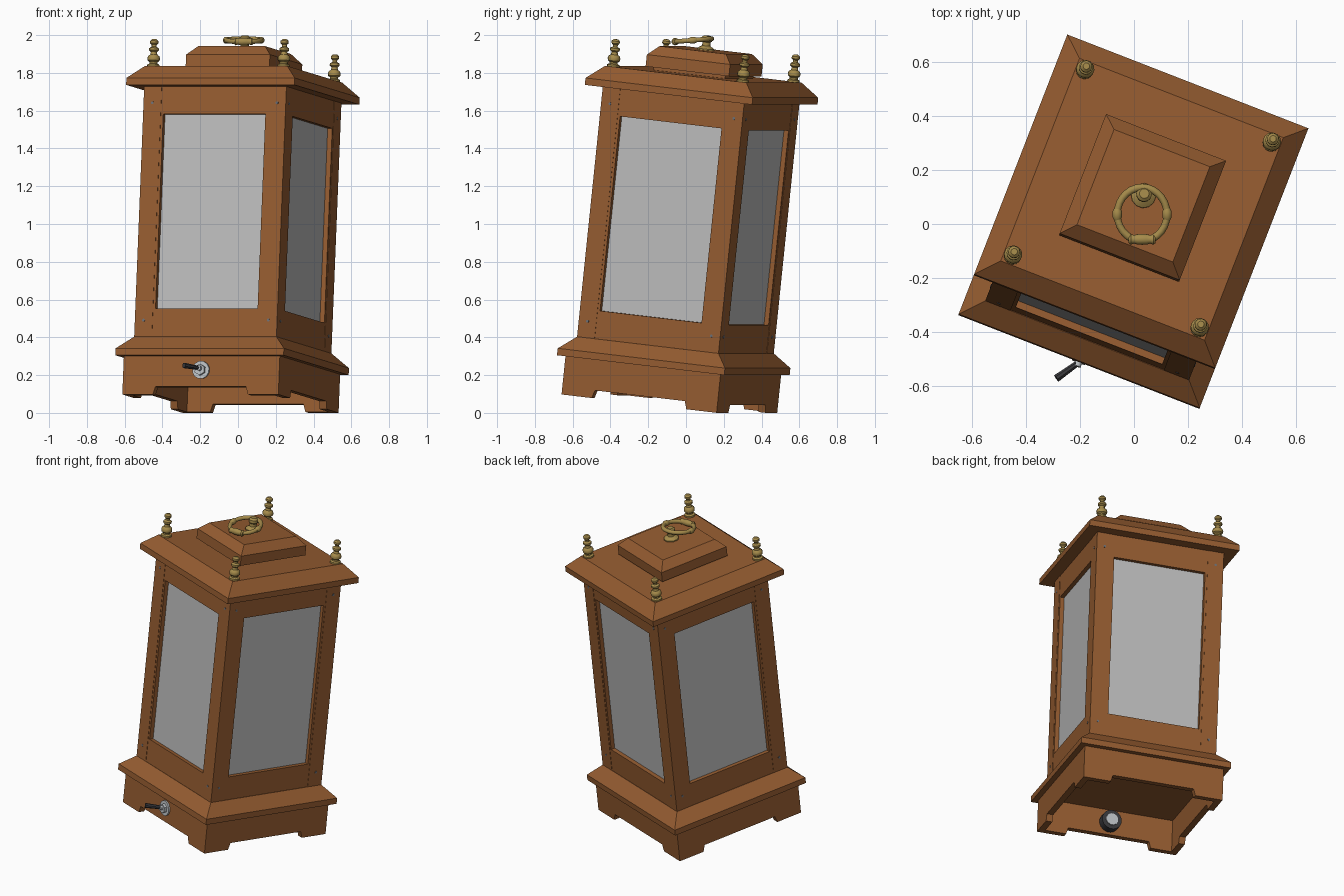
import bpy, bmesh, math
from mathutils import Matrix, Vector

if "Cube" in bpy.data.objects:
    bpy.data.objects.remove(bpy.data.objects["Cube"])

# The whole lantern leans backward and is turned; parts are built upright, then placed with TILT
TILT = (Matrix.Translation((-0.040, -0.088, 0.049))
        @ Matrix.Rotation(math.radians(-21.25), 4, 'Z')
        @ Matrix.Rotation(math.radians(-6.3), 4, 'X'))


def material(name, rgb):
    m = bpy.data.materials.new(name)
    m.diffuse_color = (*rgb, 1)
    m.use_nodes = True
    m.node_tree.nodes["Principled BSDF"].inputs["Base Color"].default_value = m.diffuse_color
    return m


WOOD = material("warm wood", (0.30, 0.107, 0.030))
GLASS = material("frosted grey glass", (0.50, 0.50, 0.50))
BRASS = material("aged brass", (0.38, 0.26, 0.07))
SILVER = material("silver metal", (0.50, 0.53, 0.55))
NAIL = material("nail grey", (0.15, 0.16, 0.18))
BLACK = material("dark switch", (0.04, 0.04, 0.045))


def finish(name, bm, mat, local=Matrix(), smooth=False):
    bmesh.ops.recalc_face_normals(bm, faces=bm.faces)
    me = bpy.data.meshes.new(name)
    bm.to_mesh(me)
    bm.free()
    me.materials.append(mat)
    ob = bpy.data.objects.new(name, me)
    bpy.context.collection.objects.link(ob)
    ob.matrix_world = TILT @ local
    if smooth:
        bpy.ops.object.select_all(action='DESELECT')
        ob.select_set(True)
        bpy.context.view_layer.objects.active = ob
        bpy.ops.object.shade_smooth_by_angle(angle=math.radians(40))
    return ob


def stack(name, profile, mat, n=4, local=Matrix(), smooth=False):
    """Stack rings given as (half width or radius, height); n = 4 gives square sections."""
    bm = bmesh.new()
    k, start = (math.sqrt(2), math.pi / 4) if n == 4 else (1, math.pi / n)
    rings = [[bm.verts.new((r * k * math.cos(start + math.tau * i / n),
                            r * k * math.sin(start + math.tau * i / n), z)) for i in range(n)]
             for r, z in profile]
    for a, b in zip(rings, rings[1:]):
        for i in range(n):
            bm.faces.new((a[i], a[(i + 1) % n], b[(i + 1) % n], b[i]))
    bm.faces.new(rings[0])
    bm.faces.new(rings[-1])
    return finish(name, bm, mat, local, smooth)


def box(name, lo, hi, mat, local=Matrix()):
    lo, hi = Vector(lo), Vector(hi)
    bm = bmesh.new()
    bmesh.ops.create_cube(bm, size=1)
    for v in bm.verts:
        v.co = Vector([(lo[i] + hi[i]) / 2 + v.co[i] * (hi[i] - lo[i]) for i in range(3)])
    return finish(name, bm, mat, local)


def rod(name, a, b, r, mat, n=10, r2=None, smooth=True):
    """Straight round bar between two points."""
    a, b = Vector(a), Vector(b)
    rot = (b - a).to_track_quat('Z', 'Y').to_matrix().to_4x4()
    return stack(name, [(r, 0), (r if r2 is None else r2, (b - a).length)], mat, n,
                 Matrix.Translation(a) @ rot, smooth)


# Plinth trim, roof and cap: bevelled square slabs
stack("base_trim", [(0.478, 0.205), (0.478, 0.242), (0.404, 0.312)], WOOD)
stack("roof", [(0.478, 1.645), (0.478, 1.682), (0.404, 1.754)], WOOD)
stack("cap_neck", [(0.205, 1.752), (0.205, 1.772)], WOOD)
stack("cap", [(0.238, 1.770), (0.238, 1.833), (0.190, 1.883)], WOOD)

# Four identical sides
H, TH, P = 0.443, 0.04, 0.404
for s, side in enumerate(("front", "right", "back", "left")):
    turn = Matrix.Rotation(s * math.pi / 2, 4, 'Z')

    # Plinth wall with a cut-out between the feet
    bm = bmesh.new()
    outline = [(-H, 0), (-0.27, 0), (-0.257, 0.042), (0.257, 0.042), (0.27, 0),
               (H - TH, 0), (H - TH, 0.207), (-H, 0.207)]
    face = bm.faces.new([bm.verts.new((x, -H, z)) for x, z in outline])
    ext = bmesh.ops.extrude_face_region(bm, geom=[face])
    bmesh.ops.translate(bm, vec=(0, TH, 0),
                        verts=[v for v in ext["geom"] if isinstance(v, bmesh.types.BMVert)])
    finish(side + "_plinth", bm, WOOD, turn)

    # Corner post, rails, stiles and pane
    box(side + "_post", (-P, -P, 0.30), (-P + 0.10, -P + 0.10, 1.65), WOOD, turn)
    y0, y1 = -P + 0.002, -P + 0.045
    box(side + "_bottom_rail", (-0.305, y0, 0.30), (0.305, y1, 0.462), WOOD, turn)
    box(side + "_top_rail", (-0.305, y0, 1.498), (0.305, y1, 1.65), WOOD, turn)
    for sx in (-1, 1):
        xs = sorted((sx * 0.29, sx * 0.306))
        box(side + "_stile", (xs[0], y0, 0.462), (xs[1], y1, 1.498), WOOD, turn)
    box(side + "_pane", (-0.30, -P + 0.028, 0.45), (0.30, -P + 0.036, 1.51), GLASS, turn)

    # Nail heads on the posts
    for x in (-0.354, 0.354):
        for z in (0.40, 1.558):
            stack(side + "_nail", [(0.008, 0), (0.008, 0.003)], NAIL, 8,
                  turn @ Matrix.Translation((x, -P + 0.001, z)) @ Matrix.Rotation(math.pi / 2, 4, 'X'))

    # Turned finial on the roof corner
    finial = [(.033, 0), (.033, .012), (.022, .018), (.022, .026), (.032, .034), (.034, .046),
              (.030, .058), (.019, .066), (.016, .080), (.026, .088), (.026, .100), (.013, .108),
              (.013, .118), (.022, .126), (.022, .138), (.012, .148)]
    stack(side + "_finial", finial, BRASS, 12,
          turn @ Matrix.Translation((-0.37, -0.37, 1.752)), True)

# Rotary switch on the front: nut, lever outside, dark body inside the plinth
rod("switch_plate", (0, -H + 0.002, 0.13), (0, -H - 0.010, 0.13), 0.048, SILVER, 12)
rod("switch_nut", (0, -H, 0.13), (0, -H - 0.028, 0.13), 0.030, SILVER, 6, smooth=False)
rod("switch_stem", (0, -H, 0.135), (0, -H - 0.045, 0.137), 0.014, SILVER, 10)
rod("switch_lever", (0, -H - 0.03, 0.137), (-0.055, -H - 0.115, 0.142), 0.011, BLACK, 8, 0.015)
rod("switch_body", (0, -H + TH - 0.002, 0.12), (0, -H + TH + 0.055, 0.12), 0.062, BLACK, 16)
rod("switch_body_cap", (0, -H + TH + 0.05, 0.12), (0, -H + TH + 0.062, 0.12), 0.038, SILVER, 12)

# Handle: hinge post at the cap centre
stack("handle_hinge", [(.046, 1.881), (.046, 1.890), (.036, 1.898), (.022, 1.906), (.022, 1.925),
                       (.029, 1.932), (.029, 1.950), (.018, 1.960)], BRASS, 12, smooth=True)

# Handle ring lies almost level toward the front, with a thick grip and side beads
RING = Matrix.Translation((0.03, 0.036, 1.973)) @ Matrix.Rotation(0.08, 4, 'X')
bpy.ops.mesh.primitive_torus_add(major_segments=28, minor_segments=10,
                                 major_radius=0.092, minor_radius=0.013)
ring = bpy.context.object
ring.name = "handle_ring"
ring.data.materials.append(BRASS)
ring.matrix_world = RING @ Matrix.Diagonal((1, 1.08, 1, 1))
bpy.ops.object.shade_smooth_by_angle(angle=math.radians(40))

grip = stack("handle_grip", [(.014, -.05), (.020, -.042), (.016, -.030), (.020, -.015), (.020, .015),
                             (.016, .030), (.020, .042), (.014, .05)], BRASS, 12, smooth=True)
grip.matrix_world = (RING @ Matrix.Translation((0, -0.093, 0))
                     @ Matrix.Rotation(math.pi / 2, 4, 'Y'))
for sx in (-1, 1):
    bead = stack("handle_bead", [(.012, -.022), (.018, -.010), (.018, .010), (.012, .022)],
                 BRASS, 12, smooth=True)
    bead.matrix_world = (RING @ Matrix.Translation((sx * 0.092, 0, 0))
                         @ Matrix.Rotation(math.pi / 2, 4, 'X'))
